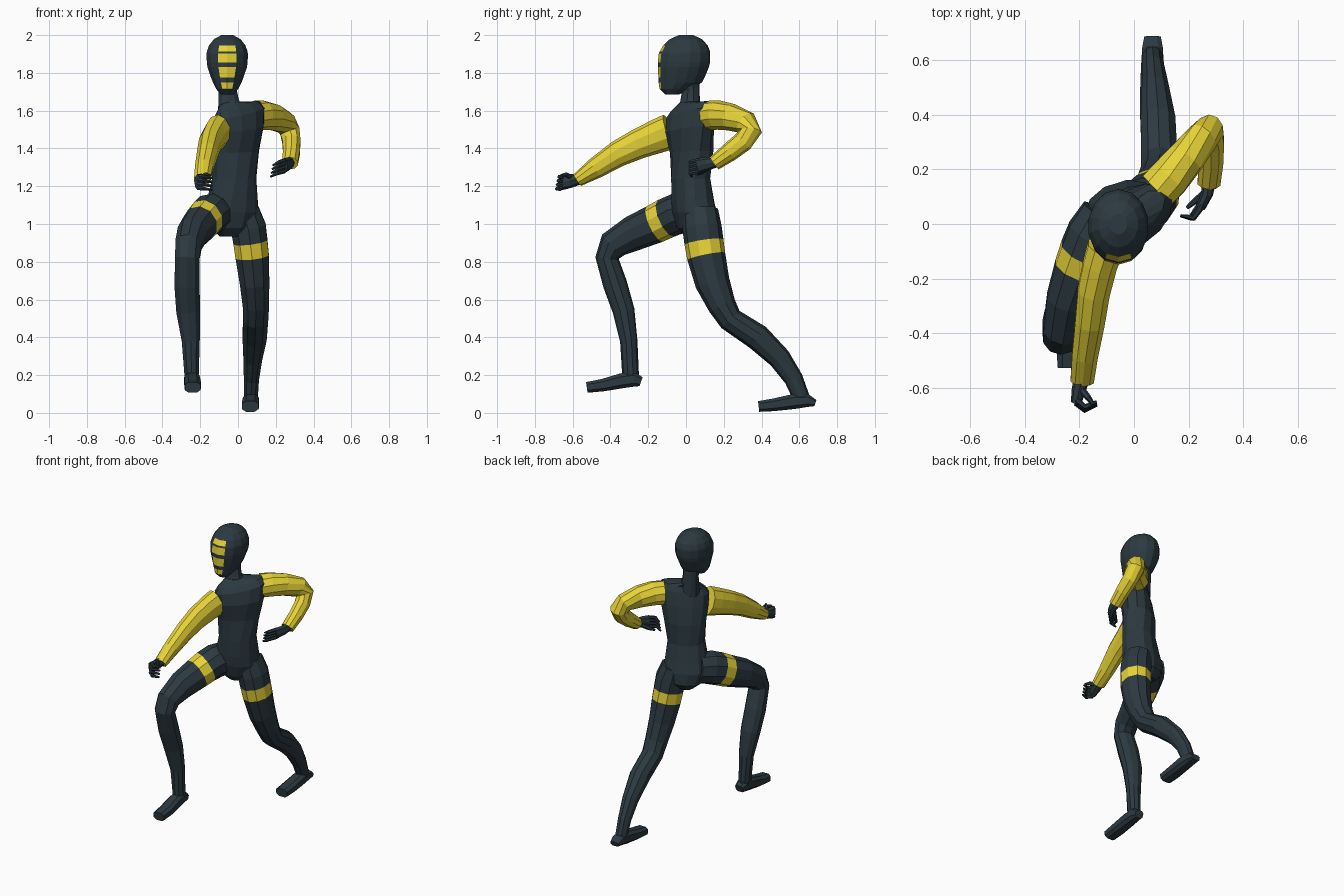
import bpy, bmesh, math
from mathutils import Vector


def material(name, rgb):
    m = bpy.data.materials.new(name)
    m.diffuse_color = (*rgb, 1)
    return m


DARK = material("dark slate", (0.025, 0.042, 0.053))
YELLOW = material("bright yellow", (0.86, 0.70, 0.042))


def ring(c, side, up, rx, ry, n, power=1.0):
    # closed cross-section, first point on the -up side; power < 1 squares it
    pts = []
    for k in range(n):
        a = -math.pi / 2 + 2 * math.pi * k / n
        if power != 1:
            a += math.pi / n
        f = lambda v: math.copysign(abs(v) ** power, v)
        pts.append(Vector(c) + side * rx * f(math.cos(a)) + up * ry * f(math.sin(a)))
    return pts


def skin(name, rings, main=DARK, accent=YELLOW, is_accent=None):
    # bridge the rings, cap the ends, colour chosen by a (segment, side) rule
    bm = bmesh.new()
    vs = [[bm.verts.new(p) for p in r] for r in rings]
    n = len(rings[0])
    for i in range(len(vs) - 1):
        for k in range(n):
            j = (k + 1) % n
            f = bm.faces.new((vs[i][k], vs[i][j], vs[i + 1][j], vs[i + 1][k]))
            if is_accent and is_accent(i, k):
                f.material_index = 1
    bm.faces.new(vs[0][::-1])
    bm.faces.new(vs[-1])
    bmesh.ops.recalc_face_normals(bm, faces=bm.faces[:])
    me = bpy.data.meshes.new(name)
    bm.to_mesh(me)
    bm.free()
    me.materials.append(main)
    if is_accent:
        me.materials.append(accent)
    ob = bpy.data.objects.new(name, me)
    bpy.context.collection.objects.link(ob)
    return ob


def limb(name, path, n=10, ref=(1, 0, 0), power=1.0, **kw):
    # path points: x, y, z, radius along ref, radius across
    cs = [Vector(p[:3]) for p in path]
    rings = []
    for i, p in enumerate(path):
        t = Vector()
        if i:
            t += (cs[i] - cs[i - 1]).normalized()
        if i < len(cs) - 1:
            t += (cs[i + 1] - cs[i]).normalized()
        t.normalize()
        side = Vector(ref)
        side = (side - t * side.dot(t)).normalized()
        rings.append(ring(cs[i], side, t.cross(side), p[3], p[4], n, power))
    return skin(name, rings, **kw)


# Torso: z, centre x, centre y, half width, half depth, twist (degrees), tilt
torso = [
    (0.935, -0.045, 0.055, 0.05, 0.06, 15, 0),
    (0.98, -0.04, 0.055, 0.11, 0.10, 15, 0),
    (1.06, -0.035, 0.045, 0.145, 0.112, 18, 0),
    (1.13, -0.03, 0.035, 0.135, 0.108, 20, 0),
    (1.24, -0.02, 0.025, 0.118, 0.100, 24, 0),
    (1.38, -0.015, 0.03, 0.135, 0.098, 33, 0.05),
    (1.50, 0.0, 0.02, 0.155, 0.098, 39, 0.12),
    (1.585, 0.005, 0.02, 0.165, 0.080, 41, 0.20),
    (1.62, 0.0, 0.02, 0.140, 0.058, 41, 0.22),
    (1.645, -0.03, 0.02, 0.06, 0.048, 30, 0.05),
]
rings = []
for z, cx, cy, a, b, tw, tilt in torso:
    w = math.radians(tw)
    rings.append(ring((cx, cy, z), Vector((math.cos(w), math.sin(w), tilt)),
                      Vector((-math.sin(w), math.cos(w), 0)), a, b, 12, 0.88))
skin("torso", rings)

# Neck
limb("neck", [(-0.035, 0.02, 1.58, 0.075, 0.06), (-0.05, 0.022, 1.65, 0.058, 0.052),
              (-0.055, 0.025, 1.70, 0.052, 0.047), (-0.057, 0.02, 1.78, 0.055, 0.05)])

# Head: z, centre y, half width, half depth; front faces hold the yellow bars
head = [
    (1.685, -0.075, 0.035, 0.035), (1.715, -0.055, 0.06, 0.085),
    (1.75, -0.03, 0.078, 0.115), (1.775, -0.024, 0.088, 0.122),
    (1.83, -0.014, 0.107, 0.135), (1.855, -0.011, 0.111, 0.138),
    (1.903, -0.008, 0.112, 0.136), (1.914, -0.006, 0.110, 0.133),
    (1.945, -0.003, 0.099, 0.118), (1.978, 0.0, 0.073, 0.086),
    (2.0, 0.0, 0.032, 0.038),
]
skin("head", [ring((-0.057, cy, z), Vector((1, 0, 0)), Vector((0, 1, 0)), a, b, 14)
              for z, cy, a, b in head],
     is_accent=lambda i, k: i in (1, 3, 5, 7) and k in (0, 13))

# Arms
limb("left_arm", [
    (0.085, 0.125, 1.575, 0.078, 0.078), (0.13, 0.17, 1.577, 0.078, 0.078),
    (0.19, 0.24, 1.565, 0.070, 0.072), (0.25, 0.315, 1.535, 0.060, 0.066),
    (0.275, 0.342, 1.49, 0.056, 0.060), (0.283, 0.30, 1.435, 0.050, 0.055),
    (0.283, 0.23, 1.38, 0.047, 0.050), (0.275, 0.15, 1.322, 0.044, 0.040)], main=YELLOW)
limb("right_arm", [
    (-0.105, -0.085, 1.49, 0.068, 0.095), (-0.125, -0.15, 1.465, 0.065, 0.090),
    (-0.148, -0.25, 1.425, 0.062, 0.080), (-0.162, -0.36, 1.372, 0.057, 0.070),
    (-0.180, -0.48, 1.295, 0.050, 0.056), (-0.19, -0.575, 1.232, 0.045, 0.036)], main=YELLOW)

# Legs with a yellow band around each thigh
limb("left_leg", [
    (0.03, 0.075, 1.07, 0.085, 0.095), (0.055, 0.085, 0.98, 0.098, 0.104),
    (0.066, 0.095, 0.905, 0.095, 0.104), (0.075, 0.107, 0.83, 0.093, 0.102),
    (0.088, 0.14, 0.69, 0.082, 0.092), (0.095, 0.19, 0.57, 0.073, 0.075),
    (0.093, 0.235, 0.495, 0.070, 0.066), (0.088, 0.38, 0.40, 0.067, 0.070),
    (0.078, 0.495, 0.29, 0.052, 0.060), (0.071, 0.57, 0.18, 0.042, 0.050),
    (0.068, 0.615, 0.07, 0.038, 0.044)], is_accent=lambda i, k: i == 2)
limb("right_leg", [
    (-0.10, 0.03, 1.07, 0.10, 0.10), (-0.145, -0.045, 1.055, 0.108, 0.108),
    (-0.175, -0.105, 1.03, 0.102, 0.106), (-0.2, -0.165, 1.0, 0.096, 0.103),
    (-0.24, -0.28, 0.95, 0.085, 0.094), (-0.262, -0.385, 0.89, 0.074, 0.080),
    (-0.268, -0.418, 0.82, 0.068, 0.062), (-0.27, -0.375, 0.68, 0.070, 0.064),
    (-0.264, -0.33, 0.54, 0.066, 0.058), (-0.25, -0.303, 0.38, 0.050, 0.046),
    (-0.245, -0.292, 0.17, 0.038, 0.044)], is_accent=lambda i, k: i == 2)

# Feet, squared sections from heel to toe
limb("left_foot", [
    (0.068, 0.685, 0.052, 0.032, 0.018), (0.068, 0.645, 0.065, 0.040, 0.036),
    (0.068, 0.57, 0.060, 0.045, 0.042), (0.066, 0.46, 0.042, 0.047, 0.035),
    (0.065, 0.385, 0.034, 0.045, 0.030)], n=8, power=0.7)
limb("right_foot", [
    (-0.243, -0.238, 0.165, 0.032, 0.026), (-0.243, -0.275, 0.178, 0.040, 0.042),
    (-0.243, -0.34, 0.170, 0.044, 0.042), (-0.24, -0.44, 0.147, 0.046, 0.035),
    (-0.24, -0.525, 0.135, 0.043, 0.030)], n=8, power=0.7)


def hand(side, palm, base, mid, tip, step, thumb):
    # palm, four curled fingers side by side and a thumb
    limb(side + "_palm", palm, n=8)
    for i in range(4):
        o = Vector(step) * (i - 1.5)
        pts = [(*(Vector(p) + o), r, r) for p, r in ((base, 0.012), (mid, 0.011), (tip, 0.006))]
        limb(f"{side}_finger_{i + 1}", pts, n=6, ref=(0, 0, 1))
    limb(side + "_thumb", [(*p, r, r) for p, r in zip(thumb, (0.014, 0.012, 0.007))],
         n=6, ref=(0, 0, 1))


hand("left", [(0.276, 0.16, 1.328, 0.026, 0.028), (0.268, 0.11, 1.318, 0.022, 0.036),
              (0.245, 0.062, 1.308, 0.018, 0.042)],
     (0.247, 0.07, 1.308), (0.213, 0.022, 1.298), (0.178, 0.030, 1.28), (0.004, 0.0, 0.02),
     [(0.262, 0.115, 1.30), (0.225, 0.085, 1.275), (0.195, 0.06, 1.262)])
hand("right", [(-0.19, -0.56, 1.24, 0.030, 0.030), (-0.203, -0.61, 1.228, 0.026, 0.036),
               (-0.212, -0.655, 1.222, 0.020, 0.042)],
     (-0.212, -0.65, 1.222), (-0.18, -0.677, 1.218), (-0.137, -0.658, 1.212), (0.0, 0.004, 0.021),
     [(-0.195, -0.605, 1.245), (-0.17, -0.635, 1.262), (-0.15, -0.66, 1.258)])
